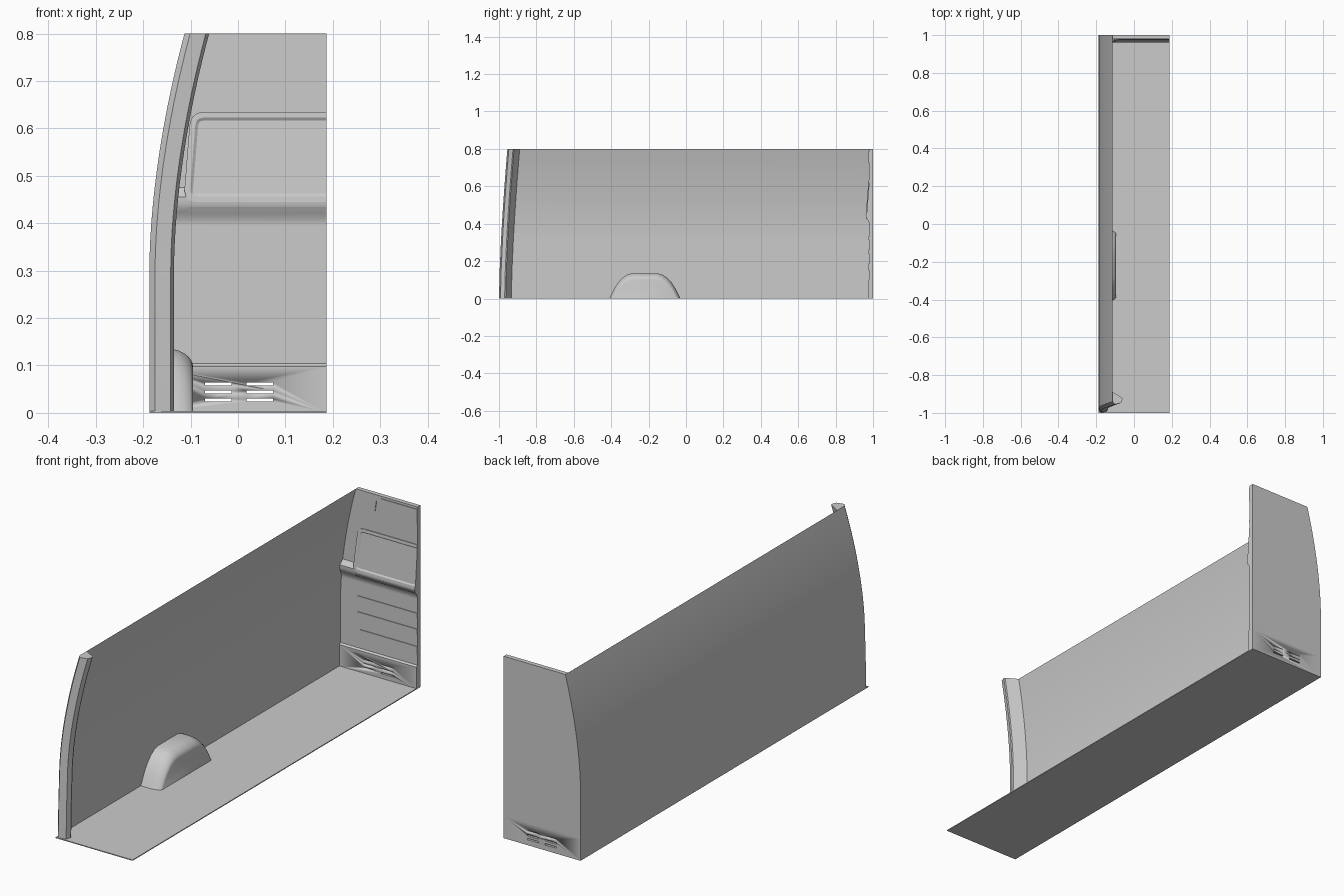
import bpy, bmesh, math

if "Cube" in bpy.data.objects:
    bpy.data.objects.remove(bpy.data.objects["Cube"])

XR = 0.187  # cut plane on the open side


def finish(name, bm, angle=30):
    bmesh.ops.recalc_face_normals(bm, faces=bm.faces)
    me = bpy.data.meshes.new(name)
    bm.to_mesh(me)
    bm.free()
    ob = bpy.data.objects.new(name, me)
    bpy.context.collection.objects.link(ob)
    bpy.ops.object.select_all(action='DESELECT')
    ob.select_set(True)
    bpy.context.view_layer.objects.active = ob
    bpy.ops.object.shade_smooth_by_angle(angle=math.radians(angle))
    return ob


def loft(name, rings, closed=True, caps=True, angle=30):
    bm = bmesh.new()
    vs = [[bm.verts.new(p) for p in r] for r in rings]
    n = len(rings[0])
    for a, b in zip(vs, vs[1:]):
        for i in range(n if closed else n - 1):
            j = (i + 1) % n
            bm.faces.new((a[i], a[j], b[j], b[i]))
    if caps:
        bm.faces.new(vs[0])
        bm.faces.new(vs[-1])
    return finish(name, bm, angle)


def wall_x(z):
    return -0.187 + 0.074 * max(0, (z - 0.3) / 0.5) ** 1.8


def lean(z):
    return 0.045 * (z / 0.8) ** 1.5


# inner face of the bulkhead: (z, y)
FACE = [(0, .972), (.098, .972), (.104, .98), (.4, .98), (.41, .977), (.42, .972),
        (.43, .966), (.44, .962), (.455, .962), (.475, .979), (.8, .98)]


def face_y(z):
    for (z0, y0), (z1, y1) in zip(FACE, FACE[1:]):
        if z <= z1:
            return y0 + (y1 - y0) * (z - z0) / (z1 - z0)
    return FACE[-1][1]


def rounded(pts, r, steps=5):
    out = []
    for i, (x, z) in enumerate(pts):
        ends = []
        for qx, qz in (pts[i - 1], pts[(i + 1) % len(pts)]):
            d = math.hypot(qx - x, qz - z)
            ends.append((x + (qx - x) * r / d, z + (qz - z) * r / d))
        for k in range(steps + 1):
            t = k / steps
            a, b, c = (1 - t) ** 2, 2 * t * (1 - t), t * t
            out.append((a * ends[0][0] + b * x + c * ends[1][0],
                        a * ends[0][1] + b * z + c * ends[1][1]))
    return out


def plate(name, pts, r, front, insets=()):
    """Raised pressing on the bulkhead, trimmed at the open side."""
    bm = bmesh.new()
    pts = rounded(pts, r)
    f = [bm.verts.new((x, front(z), z)) for x, z in pts]
    b = [bm.verts.new((x, 0.99, z)) for x, z in pts]
    face = bm.faces.new(f)
    bm.faces.new(b[::-1])
    for i in range(len(f)):
        bm.faces.new((f[i - 1], f[i], b[i], b[i - 1]))
    bmesh.ops.recalc_face_normals(bm, faces=bm.faces)
    for t, d in insets:
        bmesh.ops.inset_region(bm, faces=[face], thickness=t, depth=d)
    cut = bmesh.ops.bisect_plane(bm, geom=bm.verts[:] + bm.edges[:] + bm.faces[:],
                                 plane_co=(XR, 0, 0), plane_no=(1, 0, 0), clear_outer=True)
    edges = [e for e in cut['geom_cut'] if isinstance(e, bmesh.types.BMEdge)]
    if edges:
        bmesh.ops.holes_fill(bm, edges=edges)
    return finish(name, bm)


# floor
loft("floor", [[(-XR, -1, z), (XR, -1, z), (XR, 1, z), (-XR, 1, z)] for z in (0, .004)])

# curved side wall
zs = [0, .15, .3] + [.3 + .5 * i / 16 for i in range(1, 17)]
wall = loft("side_wall", [[(wall_x(z), -.985 + lean(z), z), (wall_x(z), 1, z)] for z in zs],
            closed=False, caps=False)

# front door pillar following the wall curve
SEC = [(0, .015), (.012, 0), (.045, .008), (.052, .03), (.05, .036), (0, .066)]
loft("front_pillar", [[(wall_x(z) + dx, -1 + dy + lean(z), z) for dx, dy in SEC] for z in zs])

# wheel arch
half = [(.19, 0), (.178, .025), (.163, .055), (.143, .086), (.12, .11), (.095, .127), (.068, .135)]
arch = half + [(-y, z) for y, z in reversed(half)]
steps = [(-.187, 1, 1), (-.14, 1, 1), (-.125, .99, .975), (-.112, .97, .925),
         (-.102, .945, .86), (-.097, .92, .8), (-.095, .9, .74)]
loft("wheel_arch", [[(x, -.22 + y * sy, z * sz) for y, z in arch] for x, sy, sz in steps], angle=40)

# bulkhead, clipped to the wall curve
bz = sorted(set([z for z, _ in FACE] + zs))
bulkhead = loft("bulkhead", [[(wall_x(z), face_y(z), z), (XR, face_y(z), z),
                              (XR, 1, z), (wall_x(z), 1, z)] for z in bz])

# vent slots through the bulkhead
bm = bmesh.new()
for cx in (-.042, .046):
    for cz in (.027, .044, .061):
        g = bmesh.ops.create_cube(bm, size=1)['verts']
        bmesh.ops.scale(bm, vec=(.056, .1, .006), verts=g)
        bmesh.ops.translate(bm, vec=(cx, .985, cz), verts=g)
cutter = finish("vent_cutter", bm)
cutter.hide_render = True
cutter.hide_set(True)
mod = bulkhead.modifiers.new("vents", 'BOOLEAN')
mod.operation = 'DIFFERENCE'
mod.solver = 'EXACT'
mod.object = cutter

# large upper pressing with recessed centre
plate("upper_panel", [(-.115, .445), (.3, .445), (.3, .635), (-.1, .635)], .03,
      lambda z: .961 + (z - .445) * .08, insets=((.012, 0), (.006, -.004)))

# ribs and small pressings
E = .25
RIBS = {
    "bulge_rib": ([(-.106, .424), (E, .424), (E, .434), (-.106, .434)], .003),
    "upper_rib": ([(-.107, .313), (E, .313), (E, .333), (-.109, .333)], .004),
    "middle_rib": ([(-.104, .237), (E, .237), (E, .263), (-.106, .263)], .004),
    "lower_rib": ([(-.085, .15), (E, .15), (E, .187), (-.095, .187)], .005),
    "top_panel": ([(-.006, .725), (E, .725), (E, .79), (.008, .79)], .005),
    "top_triangle": ([(-.052, .725), (-.018, .725), (-.011, .775)], .004),
}
for name, (pts, r) in RIBS.items():
    plate(name, pts, r, lambda z: face_y(z) - .003)
